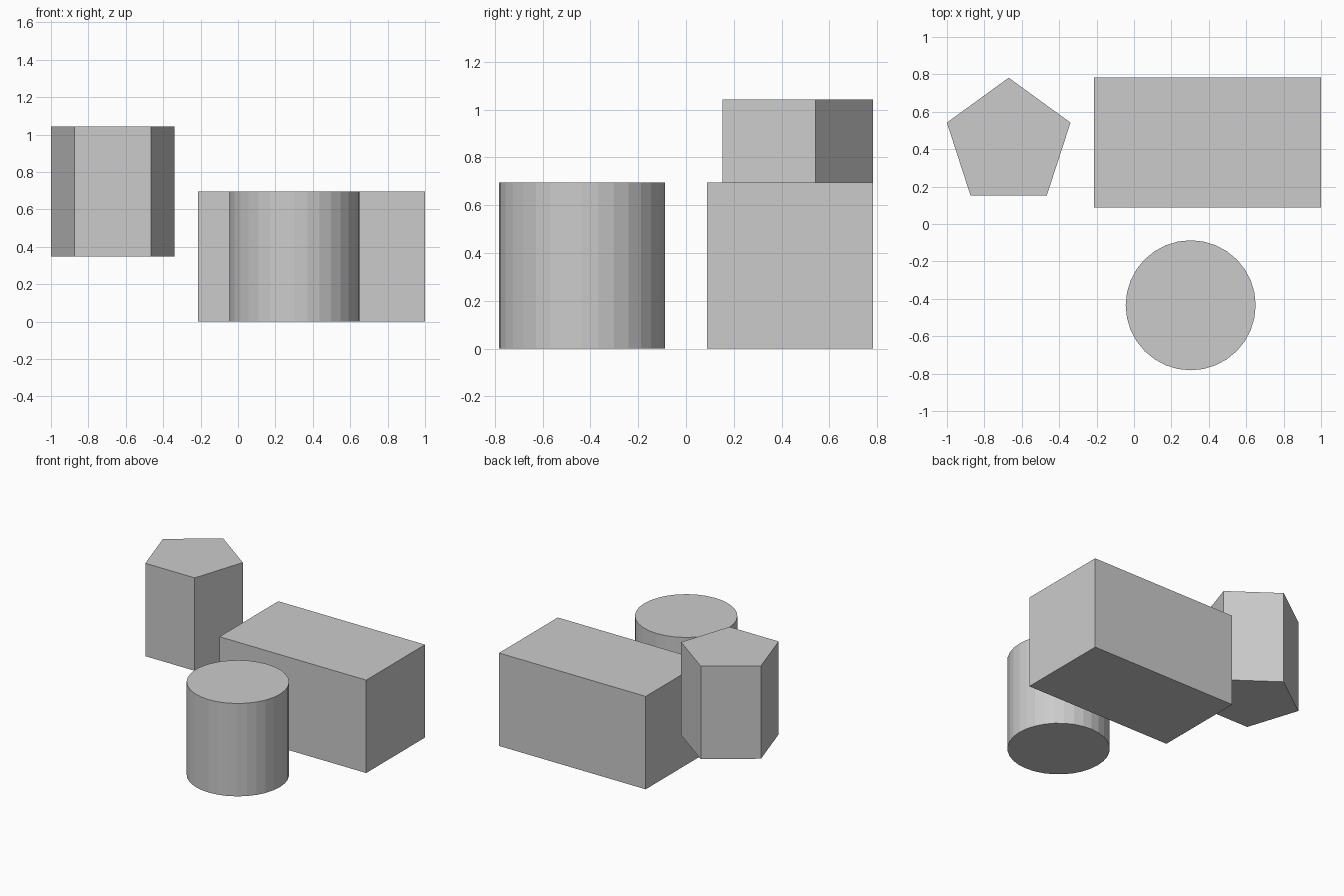
import bpy

if "Cube" in bpy.data.objects:
    bpy.data.objects.remove(bpy.data.objects["Cube"])

S = 0.695        # shared height / depth of all three solids
R = S / 2
Y = 0.782 - R    # distance of each row from the centre line


def prism(name, sides, x, y, z):
    bpy.ops.mesh.primitive_cylinder_add(vertices=sides, radius=R, depth=S,
                                        location=(x, y, z + R))
    bpy.context.object.name = name


# Long box at the back right
bpy.ops.mesh.primitive_cube_add(size=1, location=(0.393, Y, R))
box = bpy.context.object
box.name = "long_box"
box.scale = (1.214, S, S)
bpy.ops.object.transform_apply(location=False, rotation=False, scale=True)

# Round cylinder in front
prism("round_cylinder", 32, 0.303, -Y, 0)

# Raised five-sided prism at the back left, one corner towards +y
prism("pentagon_prism", 5, -0.67, Y, R)
